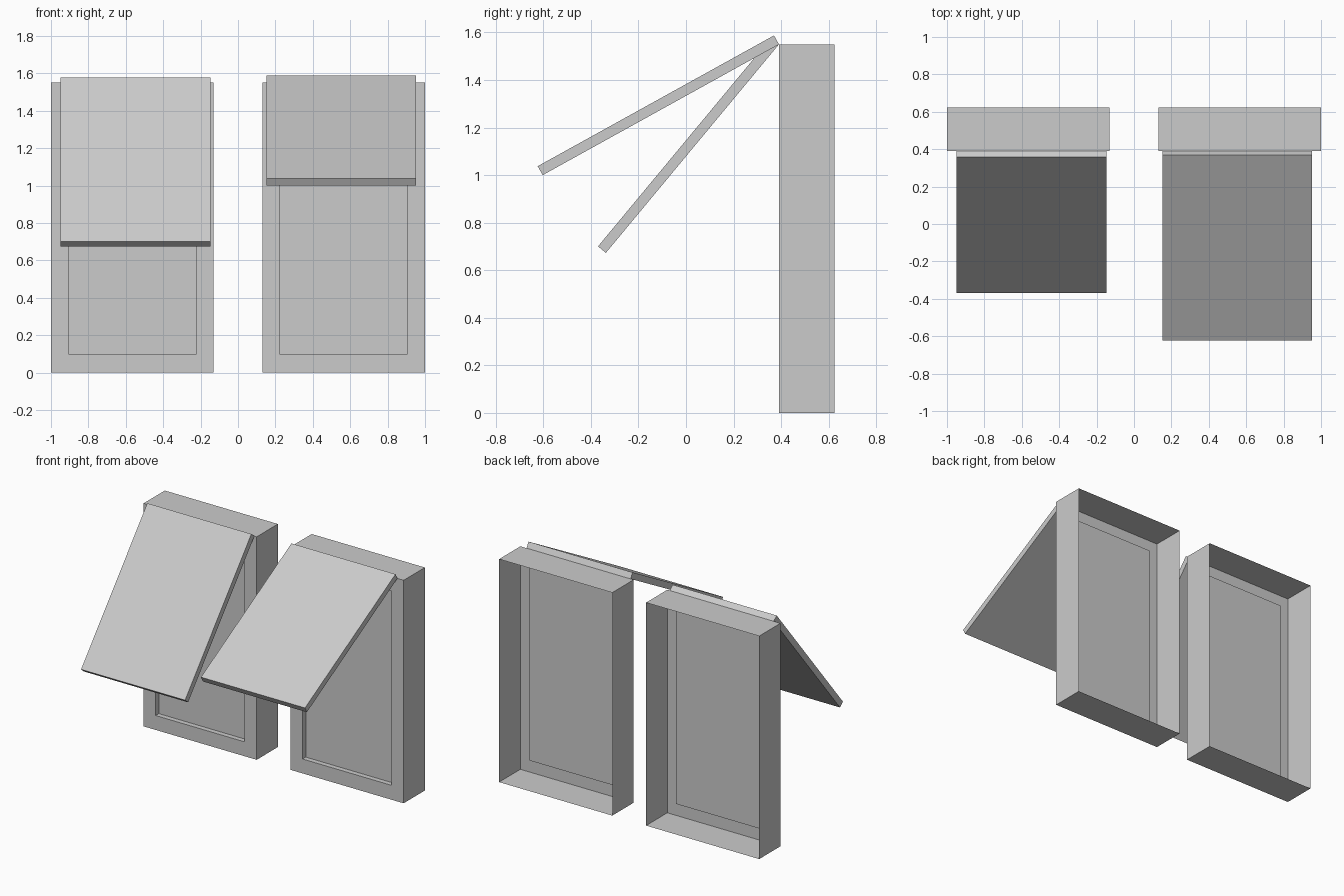
import bpy, bmesh
from mathutils import Vector

cube = bpy.data.objects.get("Cube")
if cube:
    bpy.data.objects.remove(cube, do_unlink=True)

grey = bpy.data.materials.new("light grey")
grey.use_nodes = True
grey.diffuse_color = (0.6, 0.6, 0.6, 1)
grey.node_tree.nodes["Principled BSDF"].inputs["Base Color"].default_value = (0.6, 0.6, 0.6, 1)

FRONT, BACK, HEIGHT = 0.391, 0.624, 1.55


def finish(bm, name):
    mesh = bpy.data.meshes.new(name)
    bm.to_mesh(mesh)
    bm.free()
    mesh.materials.append(grey)
    bpy.context.collection.objects.link(bpy.data.objects.new(name, mesh))


def window_frame(name, cx):
    """Open-backed casing whose front steps in to a recessed pane."""
    bm = bmesh.new()
    half, pane = 0.435, 0.342
    rings = []
    for w, z0, z1, y in ((half, 0, HEIGHT, BACK), (half, 0, HEIGHT, FRONT),
                         (pane, 0.1, HEIGHT - 0.1, FRONT),
                         (pane, 0.1, HEIGHT - 0.1, FRONT + 0.035)):
        corners = ((-w, z0), (w, z0), (w, z1), (-w, z1))
        rings.append([bm.verts.new((cx + x, y, z)) for x, z in corners])
    for a, b in zip(rings, rings[1:]):
        for i in range(4):
            j = (i + 1) % 4
            bm.faces.new((a[i], a[j], b[j], b[i]))
    bm.faces.new(rings[-1])
    bmesh.ops.recalc_face_normals(bm, faces=bm.faces)
    # Outside of the casing faces the front
    bm.faces.ensure_lookup_table()
    if bm.faces[-1].normal.y > 0:
        bmesh.ops.reverse_faces(bm, faces=bm.faces)
    finish(bm, name)


def shutter(name, cx, low_y, low_z):
    """Flat slab hinged at the top front edge, propped open."""
    bm = bmesh.new()
    hinge, low = Vector((0, FRONT, HEIGHT)), Vector((0, low_y, low_z))
    run = (hinge - low).normalized()
    lift = Vector((0, -run.z, run.y)) * 0.043
    left = Vector((cx - 0.4, 0, 0))
    face = bm.faces.new([bm.verts.new(left + p)
                         for p in (low, hinge, hinge + lift, low + lift)])
    side = bmesh.ops.extrude_face_region(bm, geom=[face])
    moved = [v for v in side["geom"] if isinstance(v, bmesh.types.BMVert)]
    bmesh.ops.translate(bm, verts=moved, vec=(0.8, 0, 0))
    bmesh.ops.recalc_face_normals(bm, faces=bm.faces)
    finish(bm, name)


window_frame("right_window_frame", -0.565)
window_frame("left_window_frame", 0.565)
shutter("right_shutter", -0.548, -0.337, 0.673)
shutter("left_shutter", 0.552, -0.603, 1.0)
